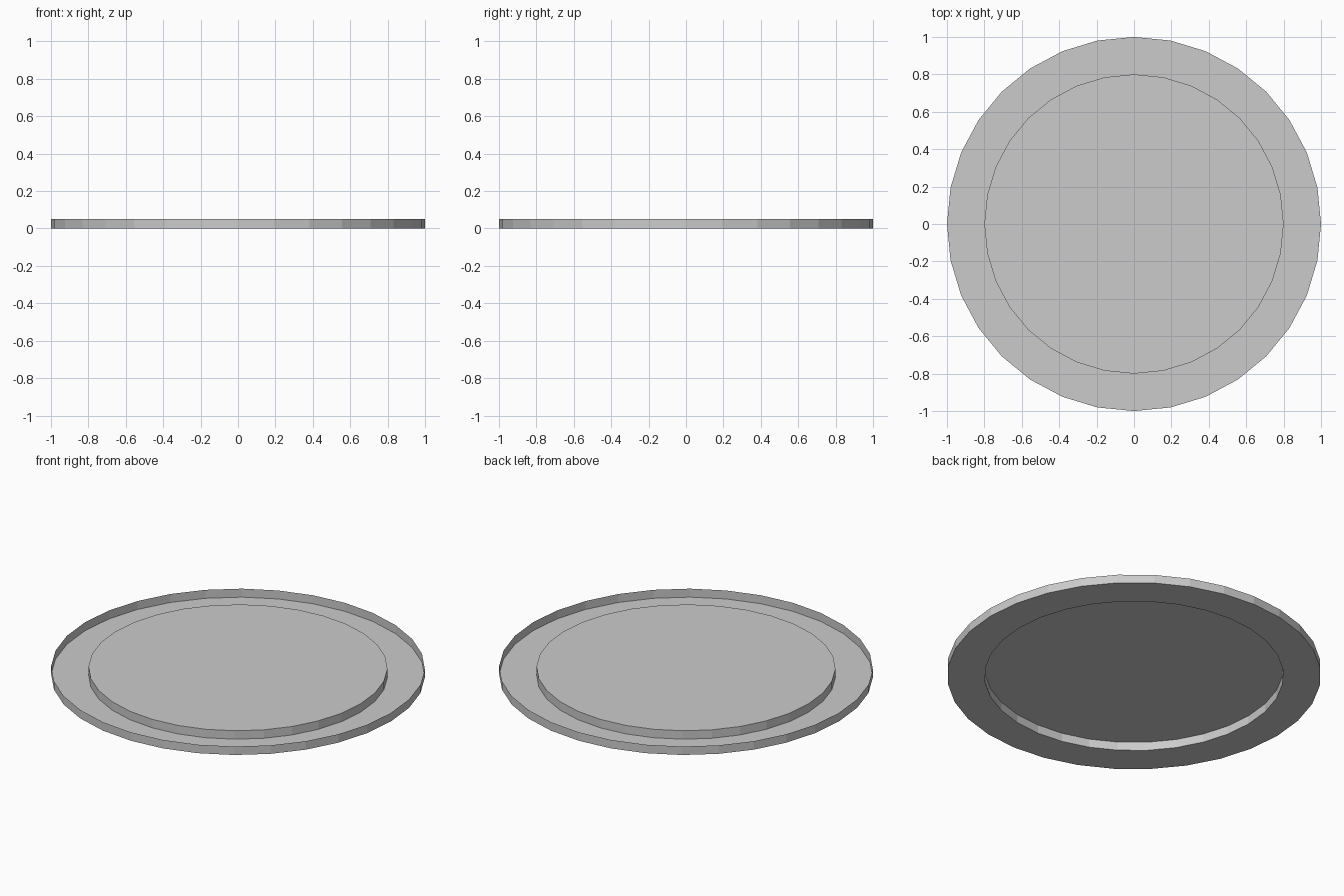
import bpy, bmesh, math

if "Cube" in bpy.data.objects:
    bpy.data.objects.remove(bpy.data.objects["Cube"])

SIDES = 32
# Profile (radius, z): outer lip, low channel floor, raised centre
PROFILE = [(1.0, 0.05), (1.0, 0.0), (0.8, 0.0), (0.8, 0.05)]

bm = bmesh.new()


def ring(radius, z):
    return [bm.verts.new((radius * math.cos(2 * math.pi * i / SIDES),
                          radius * math.sin(2 * math.pi * i / SIDES), z))
            for i in range(SIDES)]


rings = [ring(r, z) for r, z in PROFILE]

# Outer wall, channel floor and inner wall as one thin sheet
for a, b in zip(rings, rings[1:]):
    for i in range(SIDES):
        j = (i + 1) % SIDES
        bm.faces.new((a[i], b[i], b[j], a[j]))

# Raised centre disc
bm.faces.new(rings[-1])

# The outer wall faces outward, while the floor and centre face up
bm.normal_update()
for f in bm.faces:
    c = f.calc_center_median()
    if f.normal.z < -0.5 or (abs(f.normal.z) < 0.5 and f.normal.dot(c) < 0):
        f.normal_flip()

mesh = bpy.data.meshes.new("dish")
bm.to_mesh(mesh)
bm.free()
dish = bpy.data.objects.new("dish", mesh)
bpy.context.collection.objects.link(dish)
